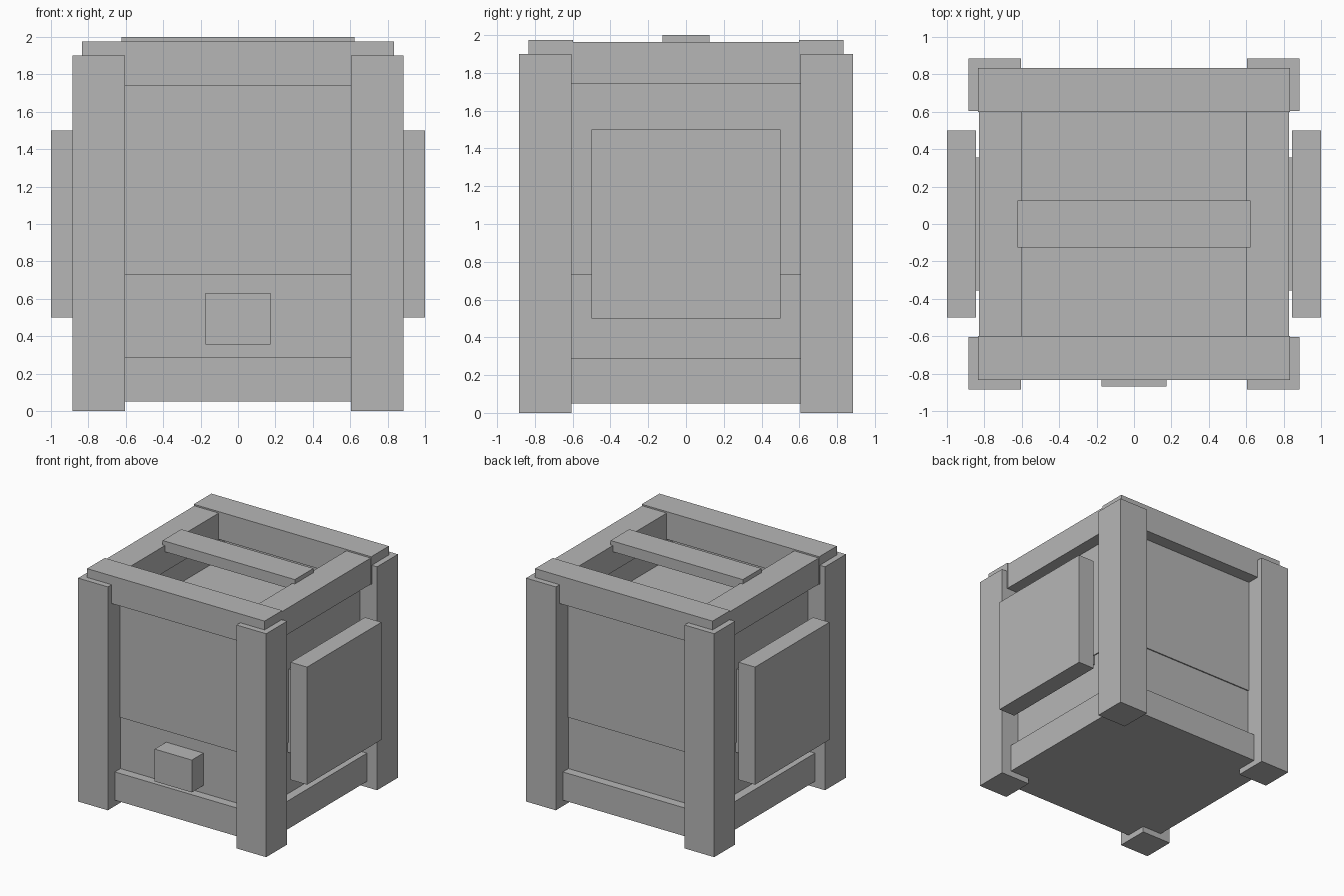
import bpy
import bmesh
from mathutils import Vector

cube = bpy.data.objects.get("Cube")
if cube:
    bpy.data.objects.remove(cube, do_unlink=True)

grey = bpy.data.materials.new("plain_grey")
grey.use_nodes = True
COLOUR = (0.47, 0.47, 0.47, 1)
grey.diffuse_color = COLOUR
grey.node_tree.nodes["Principled BSDF"].inputs["Base Color"].default_value = COLOUR


def box(name, low, high, open_top=False):
    """Axis-aligned box between two corners."""
    low, high = Vector(low), Vector(high)
    mesh = bpy.data.meshes.new(name)
    bm = bmesh.new()
    bmesh.ops.create_cube(bm, size=1)
    for v in bm.verts:
        v.co = (low + high) / 2 + v.co * (high - low)
    if open_top:
        bm.normal_update()
        bmesh.ops.delete(bm, geom=[f for f in bm.faces if f.normal.z > 0.9],
                         context="FACES_ONLY")
    bm.to_mesh(mesh)
    bm.free()
    obj = bpy.data.objects.new(name, mesh)
    mesh.materials.append(grey)
    bpy.context.collection.objects.link(obj)
    return obj


def span(a, b, side):
    """Range a..b mirrored to the given side, in rising order."""
    return sorted((a * side, b * side))


SIDES = {"left": 1, "right": -1}
ENDS = {"front": -1, "back": 1}

# Base and the two stacked body sections
box("base", (-0.79, -0.79, 0.05), (0.79, 0.79, 0.29))
box("lower_body", (-0.715, -0.715, 0.29), (0.715, 0.715, 0.73))
box("upper_body", (-0.725, -0.725, 0.73), (0.725, 0.725, 1.5), open_top=True)
box("inner_floor", (-0.7, -0.7, 1.4), (0.7, 0.7, 1.5))

# Corner posts
for end, ys in ENDS.items():
    y0, y1 = span(0.605, 0.885, ys)
    for side, xs in SIDES.items():
        x0, x1 = span(0.605, 0.885, xs)
        box(f"{end}_{side}_post", (x0, y0, 0), (x1, y1, 1.9))

# Front and back: upper wall and top rail
for end, ys in ENDS.items():
    y0, y1 = span(0.68, 0.725, ys)
    box(f"{end}_upper_wall", (-0.725, y0, 1.5), (0.725, y1, 1.78))
    y0, y1 = span(0.598, 0.835, ys)
    box(f"{end}_top_rail", (-0.835, y0, 1.74), (0.835, y1, 1.975))

# Sides: upper wall, top rail, and raised plate on its mount
for side, xs in SIDES.items():
    x0, x1 = span(0.68, 0.725, xs)
    box(f"{side}_upper_wall", (x0, -0.68, 1.5), (x1, 0.68, 1.78))
    x0, x1 = span(0.6, 0.83, xs)
    box(f"{side}_top_rail", (x0, -0.6, 1.74), (x1, 0.6, 1.963))
    x0, x1 = span(0.7, 0.85, xs)
    box(f"{side}_plate_mount", (x0, -0.355, 0.645), (x1, 0.355, 1.355))
    x0, x1 = span(0.845, 1.0, xs)
    box(f"{side}_plate", (x0, -0.5, 0.5), (x1, 0.5, 1.5))

# Cross bar over the opening and the small block on the front
box("cross_bar", (-0.622, -0.125, 1.91), (0.622, 0.125, 2.0))
box("front_block", (-0.175, -0.87, 0.355), (0.175, -0.7, 0.63))
